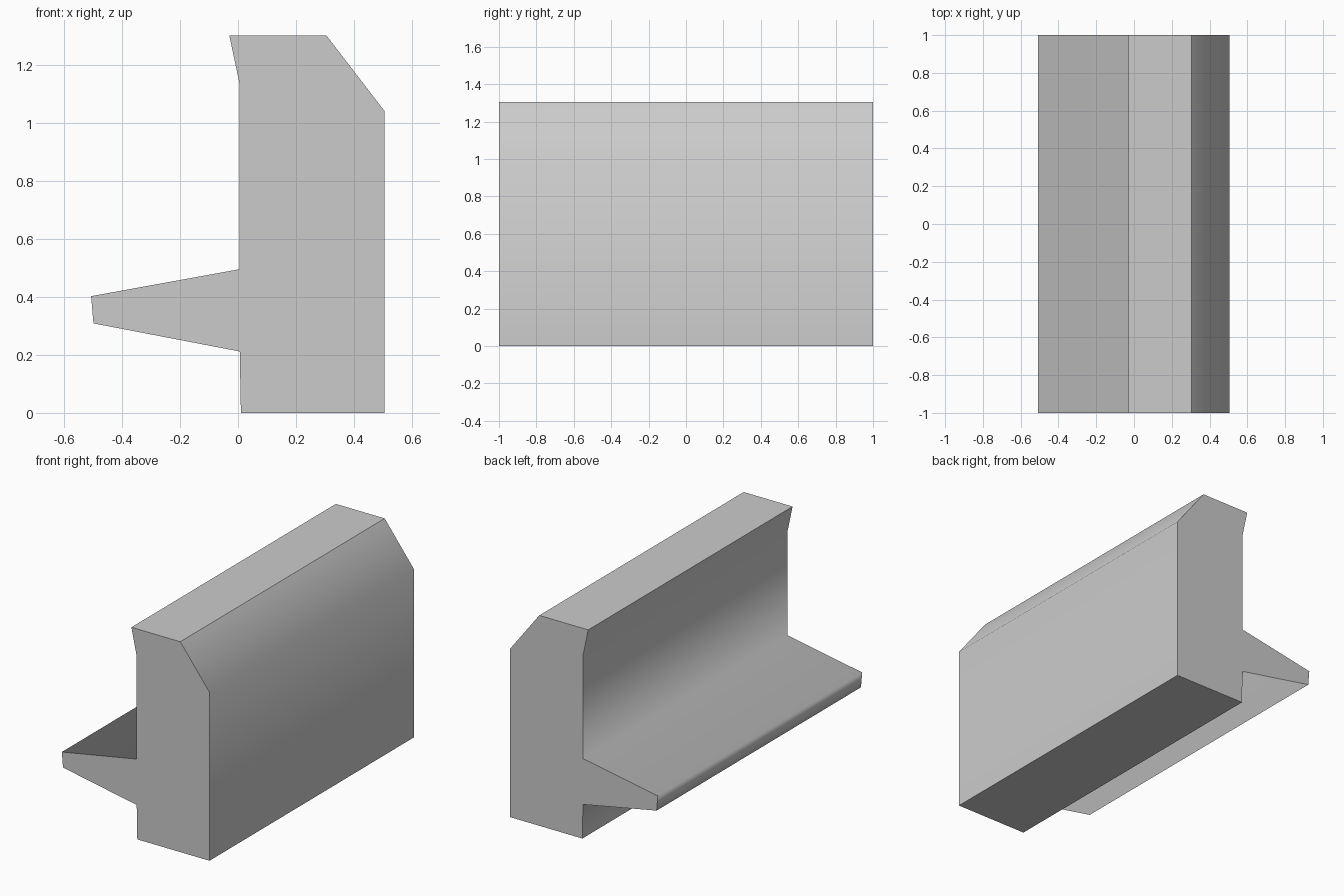
import bpy
import bmesh

cube = bpy.data.objects.get("Cube")
if cube:
    bpy.data.objects.remove(cube, do_unlink=True)

# Single grey material
grey = bpy.data.materials.new("plain_grey")
grey.use_nodes = True
colour = (0.6, 0.6, 0.6, 1.0)
grey.diffuse_color = colour
grey.node_tree.nodes["Principled BSDF"].inputs["Base Color"].default_value = colour

# Cross-section: wall with chamfered crown, flared lip and tapered side ledge
HALF_LENGTH = 1.0
profile = [
    (0.01, 0.0), (0.505, 0.0), (0.505, 1.043), (0.305, 1.303),
    (-0.03, 1.303), (0.006, 1.133), (0.006, 0.496),
    (-0.507, 0.403), (-0.499, 0.309), (0.006, 0.212),
]

# Extrude the cross-section along y
bm = bmesh.new()
section = bm.faces.new([bm.verts.new((x, -HALF_LENGTH, z)) for x, z in profile])
result = bmesh.ops.extrude_face_region(bm, geom=[section], use_keep_orig=True)
moved = [v for v in result["geom"] if isinstance(v, bmesh.types.BMVert)]
bmesh.ops.translate(bm, verts=moved, vec=(0, 2 * HALF_LENGTH, 0))
bmesh.ops.recalc_face_normals(bm, faces=bm.faces)

# Ends, crown and base stay flat; the long sides shade smoothly together
for face in bm.faces:
    flat = abs(face.normal.y) > 0.9 or abs(face.normal.z) > 0.999
    face.smooth = not flat
    if flat:
        for edge in face.edges:
            edge.smooth = False

mesh = bpy.data.meshes.new("barrier_wall")
bm.to_mesh(mesh)
bm.free()
mesh.materials.append(grey)
wall = bpy.data.objects.new("barrier_wall", mesh)
bpy.context.collection.objects.link(wall)
